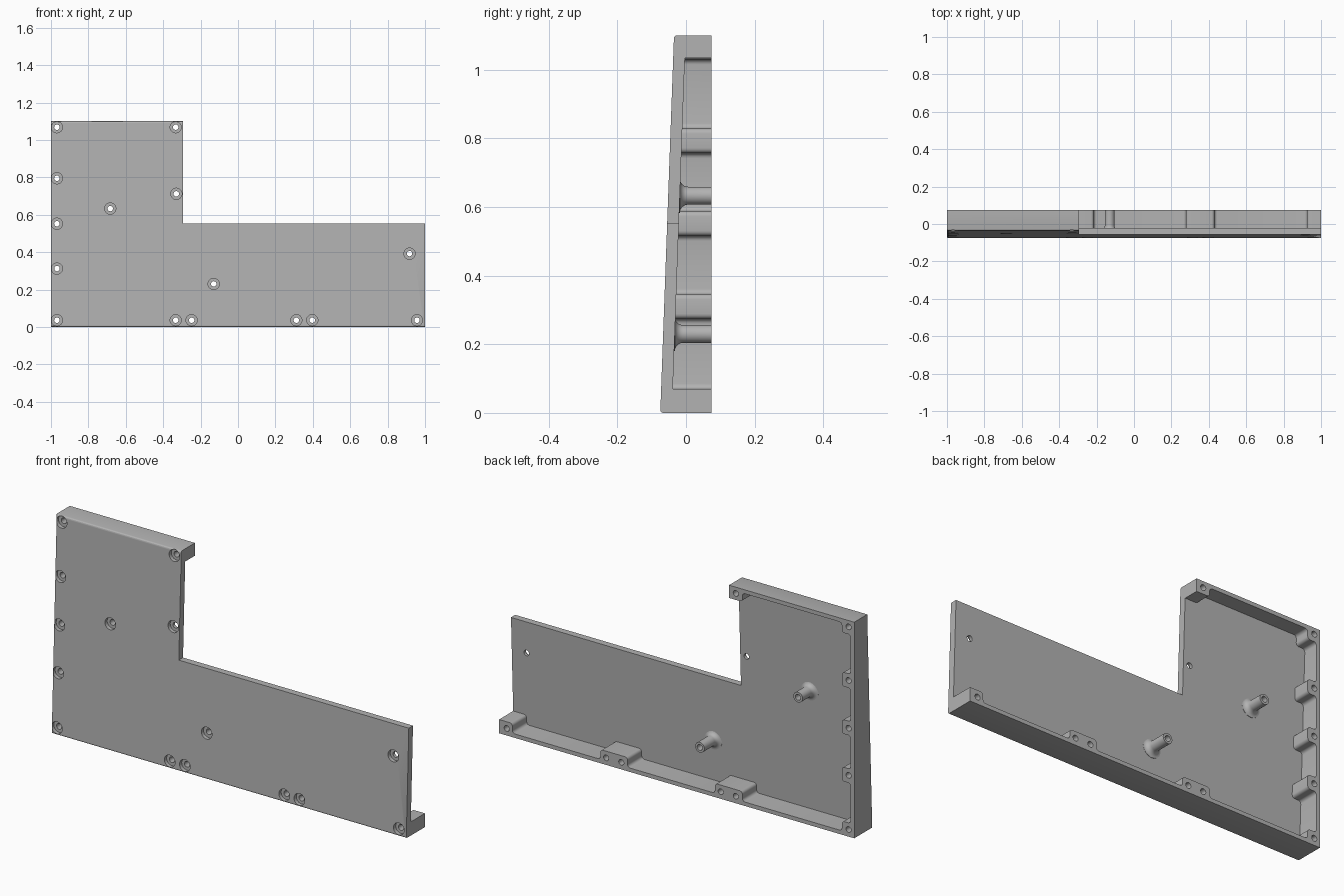
import bpy, bmesh, math
from mathutils import Vector

cube = bpy.data.objects.get("Cube")
if cube:
    bpy.data.objects.remove(cube)

BACK, WALL, BLOCK, THICK = 0.075, 0.02, 0.07, 0.034
TOP, STEP_X, STEP_Z = 1.1, -0.295, 0.553

grey = bpy.data.materials.new("plain grey")
grey.use_nodes = True
colour = (0.45, 0.45, 0.45, 1)
grey.diffuse_color = colour
grey.node_tree.nodes["Principled BSDF"].inputs["Base Color"].default_value = colour


def front(z):
    """Depth of the leaning front face at height z."""
    return -0.075 + 0.0364 * z


def make(name, bm):
    bmesh.ops.recalc_face_normals(bm, faces=bm.faces)
    mesh = bpy.data.meshes.new(name)
    bm.to_mesh(mesh)
    bm.free()
    mesh.materials.append(grey)
    ob = bpy.data.objects.new(name, mesh)
    bpy.context.collection.objects.link(ob)
    return ob


def prism(bm, outline, near, far):
    """Extrude an x-z outline between two depth functions."""
    a = [bm.verts.new((x, near(z), z)) for x, z in outline]
    b = [bm.verts.new((x, far(z), z)) for x, z in outline]
    bm.faces.new(a)
    bm.faces.new(b)
    n = len(a)
    for i in range(n):
        j = (i + 1) % n
        bm.faces.new((a[i], a[j], b[j], b[i]))
    return a


def rounded(points, r, steps=5):
    """Round every corner of a closed outline."""
    out = []
    for i, p in enumerate(points):
        p = Vector(p)
        u = (Vector(points[i - 1]) - p).normalized() * r
        v = (Vector(points[(i + 1) % len(points)]) - p).normalized() * r
        for k in range(steps + 1):
            t = k / steps * math.pi / 2
            out.append(p + u * (1 - math.sin(t)) + v * (1 - math.cos(t)))
    return out


def lathe(bm, profile, x, z, sides=32):
    """Closed ring of (radius, y) points turned about a front-to-back axis."""
    rings = []
    for i in range(sides):
        a = 2 * math.pi * i / sides
        rings.append([bm.verts.new((x + r * math.cos(a), y, z + r * math.sin(a)))
                      for r, y in profile])
    n = len(profile)
    for i in range(sides):
        p, q = rings[i], rings[(i + 1) % sides]
        for k in range(n):
            m = (k + 1) % n
            bm.faces.new((p[k], p[m], q[m], q[k]))


# L-shaped body with softened front edges on the walled sides
bm = bmesh.new()
corners = [(-1, 0), (1, 0), (1, STEP_Z), (STEP_X, STEP_Z), (STEP_X, TOP), (-1, TOP)]
fv = prism(bm, corners, front, lambda z: BACK)
soft = [e for e in bm.edges if {e.verts[0], e.verts[1]} in
        ({fv[0], fv[1]}, {fv[4], fv[5]}, {fv[5], fv[0]})]
bmesh.ops.bevel(bm, geom=soft, offset=0.008, segments=3, profile=0.5, affect='EDGES')
body = make("cover_panel", bm)

# Cavity outline, stepping around the screw blocks
inner = -1 + WALL
edge = -1 + BLOCK
cavity = [(1.2, BLOCK), (0.925, BLOCK), (0.925, WALL)]
for lo, hi in ((0.277, 0.43), (-0.37, -0.215)):
    cavity += [(hi, WALL), (hi, BLOCK), (lo, BLOCK), (lo, WALL)]
cavity += [(edge, WALL), (edge, BLOCK), (inner, BLOCK)]
for c in (0.31, 0.552, 0.793):
    cavity += [(inner, c - 0.036), (edge, c - 0.036), (edge, c + 0.036), (inner, c + 0.036)]
cavity += [(inner, TOP - BLOCK), (edge, TOP - BLOCK), (edge, TOP - WALL),
           (-0.37, TOP - WALL), (-0.37, TOP - 0.065), (1.2, TOP - 0.065)]
bm = bmesh.new()
prism(bm, rounded(cavity, 0.015), lambda z: front(z) + THICK, lambda z: 0.2)
cavity_cutter = make("cavity_cutter", bm)

# Stepped screw holes
posts = [(-0.13, 0.23), (-0.683, 0.633)]
screws = posts + [(-0.33, 0.712), (0.917, 0.392), (-0.333, 1.068)]
screws += [(x, 0.036) for x in (-0.333, -0.248, 0.312, 0.397, 0.957)]
screws += [(-0.968, z) for z in (0.036, 0.312, 0.552, 0.795, 1.068)]
bm = bmesh.new()
for x, z in screws:
    y = front(z)
    for r, a, b in ((0.03, y - 0.05, y + 0.018), (0.0145, y - 0.04, 0.2)):
        ring = [(x + r * math.cos(t * math.pi / 16), z + r * math.sin(t * math.pi / 16))
                for t in range(32)]
        prism(bm, ring, lambda _, a=a: a, lambda _, b=b: b)
hole_cutter = make("hole_cutter", bm)

for cutter in (cavity_cutter, hole_cutter):
    mod = body.modifiers.new(cutter.name, 'BOOLEAN')
    mod.operation = 'DIFFERENCE'
    mod.solver = 'EXACT'
    mod.use_self = cutter is hole_cutter
    mod.object = cutter
    bpy.context.view_layer.objects.active = body
    bpy.ops.object.modifier_apply(modifier=mod.name)
    bpy.data.objects.remove(cutter)

# Hollow standoffs flaring into the panel
parts = [body]
for name, (x, z) in zip(("right_standoff", "left_standoff")[::-1], posts):
    base, r, f = front(z) + THICK, 0.026, 0.024
    profile = [(0.0145, BACK), (0.0145, base - 0.006), (r + f, base - 0.006)]
    for k in range(7):
        t = k / 6 * math.pi / 2
        profile.append((r + f * (1 - math.sin(t)), base + f * (1 - math.cos(t))))
    profile.append((r, BACK))
    bm = bmesh.new()
    lathe(bm, profile, x, z)
    parts.append(make(name, bm))

# Smooth curved areas, keep sharp edges
bpy.ops.object.select_all(action='DESELECT')
for ob in parts:
    ob.select_set(True)
bpy.context.view_layer.objects.active = body
bpy.ops.object.shade_smooth_by_angle(angle=math.radians(30))
